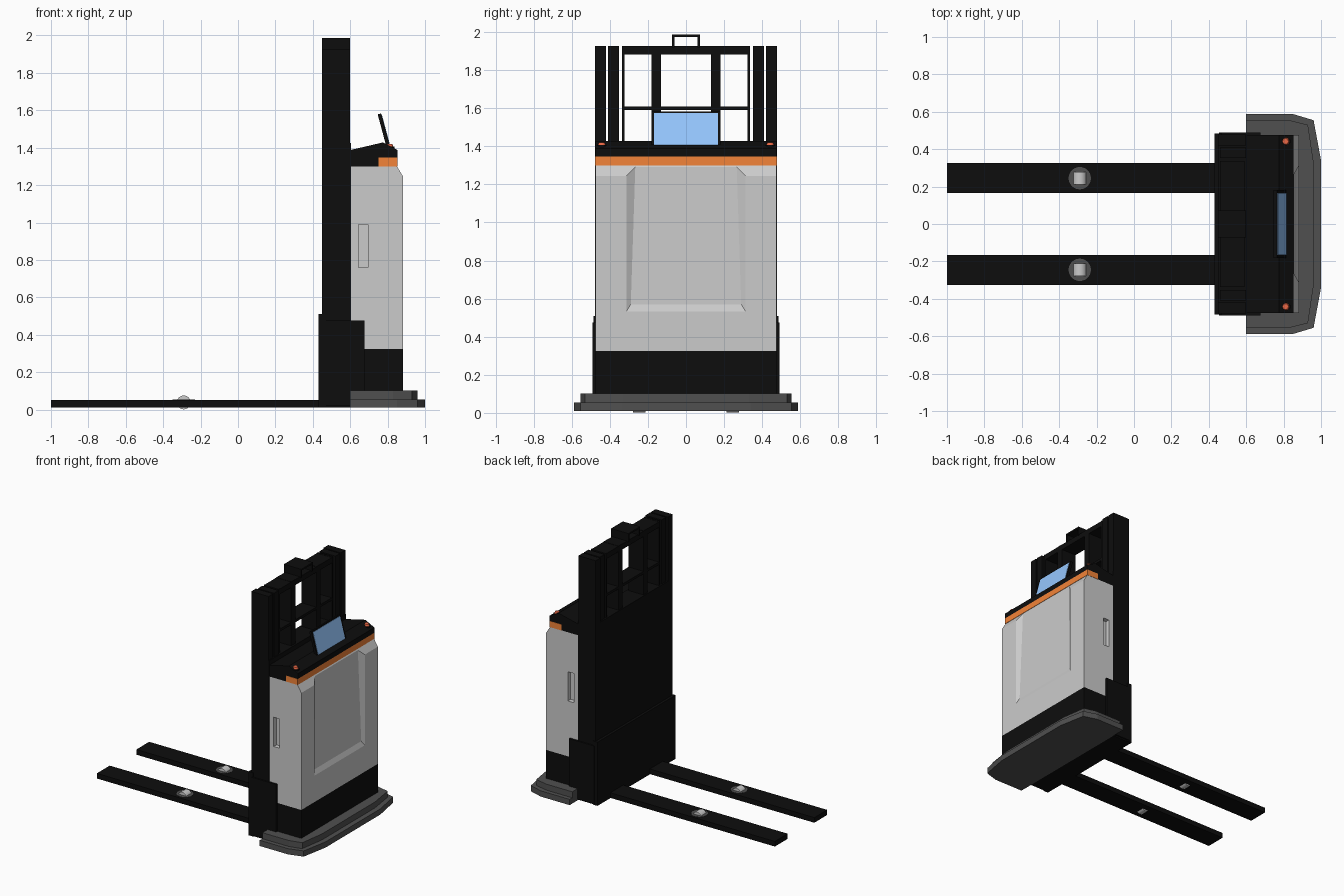
import bpy, bmesh, math
from mathutils import Vector

if "Cube" in bpy.data.objects:
    bpy.data.objects.remove(bpy.data.objects["Cube"])


def material(name, rgb):
    m = bpy.data.materials.new(name)
    m.diffuse_color = (*rgb, 1)
    m.use_nodes = True
    m.node_tree.nodes["Principled BSDF"].inputs["Base Color"].default_value = m.diffuse_color
    return m


BLACK = material("black", (0.004, 0.004, 0.004))
DARK = material("dark_grey", (0.08, 0.08, 0.08))
GREY = material("body_grey", (0.72, 0.72, 0.72))
ORANGE = material("orange", (0.9, 0.23, 0.04))
RED = material("button_red", (0.85, 0.14, 0.06))
BLUE = material("screen_blue", (0.3, 0.57, 1.0))


def finish(name, bm, mat):
    bmesh.ops.recalc_face_normals(bm, faces=bm.faces)
    me = bpy.data.meshes.new(name)
    bm.to_mesh(me)
    bm.free()
    ob = bpy.data.objects.new(name, me)
    bpy.context.collection.objects.link(ob)
    if mat:
        me.materials.append(mat)
    return ob


def loft(name, a, b, mat=None):
    """Solid between two matching loops of points."""
    bm = bmesh.new()
    va, vb = [[bm.verts.new(p) for p in loop] for loop in (a, b)]
    bm.faces.new(va)
    bm.faces.new(vb)
    for i in range(len(va)):
        j = (i + 1) % len(va)
        bm.faces.new((va[i], va[j], vb[j], vb[i]))
    return finish(name, bm, mat)


def box(name, x, y, z, mat=None):
    ring = [(x[0], y[0]), (x[1], y[0]), (x[1], y[1]), (x[0], y[1])]
    return loft(name, [(*p, z[0]) for p in ring], [(*p, z[1]) for p in ring], mat)


def side_profile(name, pts, half, mat):
    return loft(name, [(x, -half, z) for x, z in pts], [(x, half, z) for x, z in pts], mat)


def cylinder(name, loc, r, depth, mat, axis='Z', r2=None, n=24):
    rot = (math.pi / 2, 0, 0) if axis == 'Y' else (0, 0, 0)
    bpy.ops.mesh.primitive_cone_add(vertices=n, radius1=r, radius2=r if r2 is None else r2,
                                    depth=depth, location=loc, rotation=rot)
    ob = bpy.context.object
    ob.name = name
    ob.data.materials.append(mat)
    bpy.ops.object.shade_smooth_by_angle()
    return ob


def cut(ob, cutter):
    cutter.hide_render = True
    mod = ob.modifiers.new("cut", 'BOOLEAN')
    mod.object = cutter
    mod.solver = 'EXACT'
    bpy.context.view_layer.objects.active = ob
    bpy.ops.object.modifier_apply(modifier=mod.name)
    bpy.data.objects.remove(cutter)


# stepped bumper base, symmetric outline
def bumper(name, half, z):
    outline = half + [(x, -y) for x, y in reversed(half)]
    loft(name, [(x, y, z[0]) for x, y in outline], [(x, y, z[1]) for x, y in outline], DARK)


bumper("lower_bumper", [(0.6, 0.588), (0.85, 0.588), (0.96, 0.555), (1.0, 0.34)], (0.01, 0.055))
bumper("upper_bumper", [(0.6, 0.555), (0.83, 0.555), (0.93, 0.53), (0.96, 0.33)], (0.055, 0.102))

# forks with load wheels and side parts
for s, side in ((-1, "right"), (1, "left")):
    fy = s * 0.245
    box(side + "_fork", (-1.0, 0.45), (fy - 0.08, fy + 0.08), (0.012, 0.052), BLACK)
    cylinder(side + "_wheel_well", (-0.29, fy, 0.044), 0.06, 0.018, DARK)
    cylinder(side + "_wheel", (-0.29, fy, 0.038), 0.037, 0.065, GREY, 'Y')
    # lower side cover
    y = sorted((s * 0.46, s * 0.49))
    box(side + "_side_cover", (0.455, 0.675), y, (0.02, 0.475), BLACK)
    # mast posts: two nested channels and a thin carriage upright
    for part, a, b, x0, x1 in (("outer_post", 0.42, 0.478, 0.45, 0.6),
                               ("inner_post", 0.353, 0.41, 0.46, 0.6),
                               ("frame_upright", 0.322, 0.337, 0.46, 0.59),
                               ("window_bar", 0.13, 0.182, 0.46, 0.59)):
        box(f"{side}_{part}", (x0, x1), sorted((s * a, s * b)), (1.4, 1.928), BLACK)
    # push button on its collar
    cylinder(side + "_button_collar", (0.81, s * 0.442, 1.397), 0.027, 0.018, BLACK)
    cylinder(side + "_button", (0.81, s * 0.442, 1.409), 0.024, 0.024, RED, r2=0.015)

# mast lower panel, carriage plate and cross bars
box("mast_panel", (0.45, 0.605), (-0.478, 0.478), (0.01, 1.425), BLACK)
box("carriage_plate", (0.43, 0.47), (-0.485, 0.485), (0.01, 0.51), BLACK)
box("mast_top_bar", (0.46, 0.59), (-0.337, 0.337), (1.883, 1.926), BLACK)
box("mast_middle_bar", (0.46, 0.59), (-0.337, 0.337), (1.59, 1.61), BLACK)

# square hoop on top of the mast
hoop = box("mast_top_hoop", (0.45, 0.6), (-0.073, 0.073), (1.92, 1.987), BLACK)
cut(hoop, box("hoop_cutter", (0.4, 0.65), (-0.06, 0.06), (1.9, 1.975)))

# lower dark body and grey body with chamfered top edge
box("lower_body", (0.6, 0.883), (-0.475, 0.475), (0.1, 0.325), BLACK)
body = side_profile("main_body", [(0.6, 0.325), (0.883, 0.325), (0.883, 1.245),
                                  (0.85, 1.3), (0.6, 1.3)], 0.475, GREY)
# shallow sloped recess in the rear face
outer = [(0.884, -0.315, 0.53), (0.884, 0.315, 0.53), (0.884, 0.315, 1.235),
         (0.884, 0.26, 1.3), (0.884, 0.26, 1.4), (0.884, -0.26, 1.4),
         (0.884, -0.26, 1.3), (0.884, -0.315, 1.235)]
rear = [(0.884, -0.315, 0.53), (0.884, 0.315, 0.53), (0.884, 0.315, 1.33), (0.884, -0.315, 1.33)]
inner = [(0.868, -0.29, 0.57), (0.868, 0.29, 0.57), (0.855, 0.265, 1.33), (0.855, -0.265, 1.33)]
cut(body, loft("recess_cutter", rear, inner))
# grip slots in both flanks
for s in (-1, 1):
    cut(body, box("slot_cutter", (0.643, 0.695), sorted((s * 0.44, s * 0.5)), (0.76, 0.99)))

# orange band and sloped console
box("orange_band", (0.75, 0.853), (-0.477, 0.477), (1.3, 1.347), ORANGE)
side_profile("console", [(0.59, 1.3), (0.752, 1.3), (0.752, 1.347), (0.853, 1.347), (0.853, 1.388),
                         (0.775, 1.428), (0.59, 1.385)], 0.475, BLACK)

# leaning display with screen on its rear-facing side
side_profile("display_case", [(0.796, 1.395), (0.814, 1.4), (0.765, 1.583), (0.747, 1.578)], 0.182, BLACK)
side_profile("display_screen", [(0.81, 1.402), (0.816, 1.403), (0.77, 1.574), (0.764, 1.573)], 0.167, BLUE)
